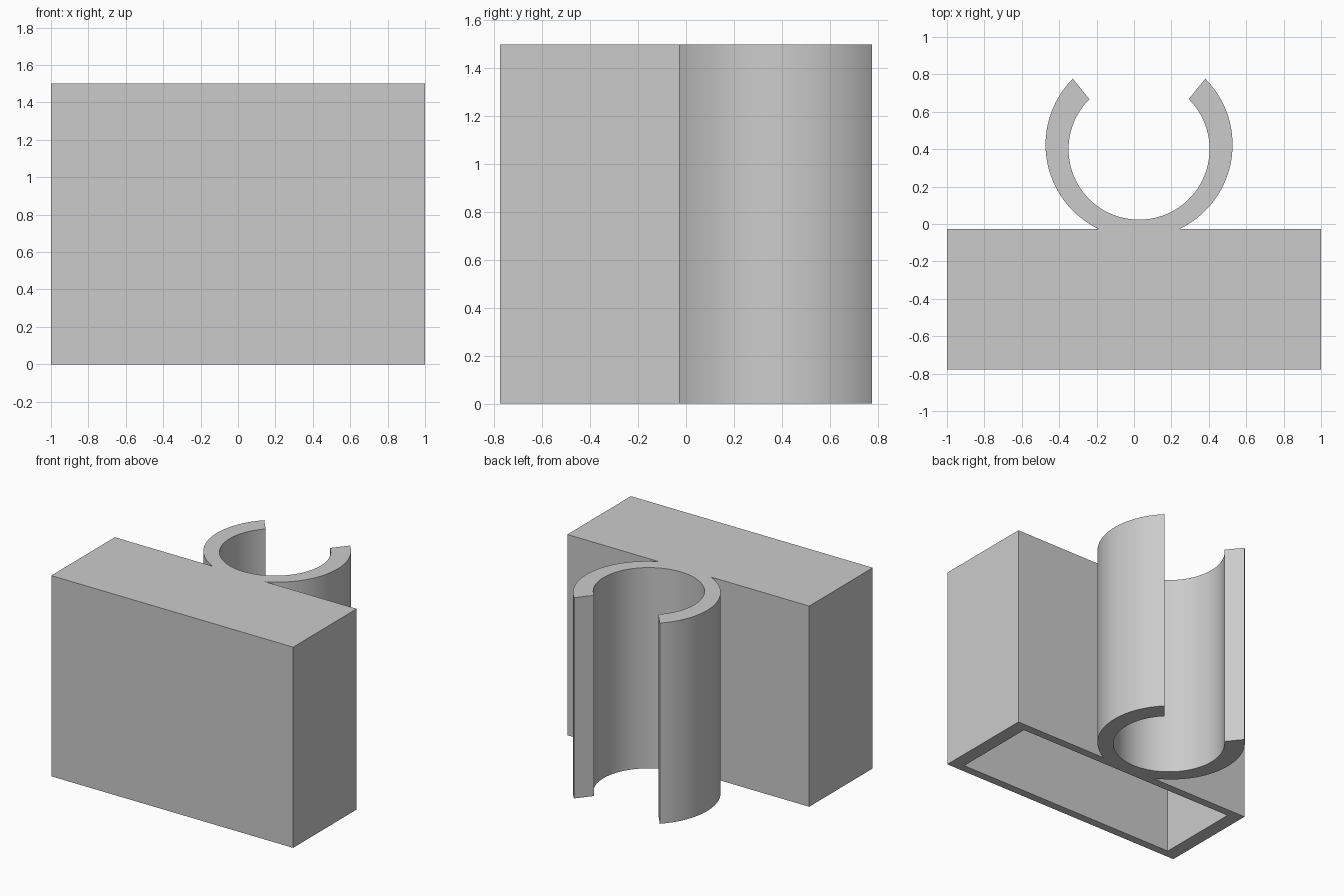
import bpy, bmesh
from math import sin, cos, asin, atan2, pi, radians

cube = bpy.data.objects.get("Cube")
if cube:
    bpy.data.objects.remove(cube, do_unlink=True)

HEIGHT = 1.5
FRONT, BACK = -0.777, -0.027
SIDE_WALL, FACE_WALL, ROOF = 0.1, 0.06, 0.1
CLIP_X = 0.027
OUTER_Y, OUTER_R = 0.424, 0.5
INNER_Y, INNER_R = 0.4, 0.377

grey = bpy.data.materials.new("plain grey")
grey.use_nodes = True
colour = (0.6, 0.6, 0.6, 1)
grey.diffuse_color = colour
grey.node_tree.nodes["Principled BSDF"].inputs["Base Color"].default_value = colour


def arc(cy, r, start, end, steps):
    """Points along an arc around the clip axis."""
    angles = [start + (end - start) * i / steps for i in range(steps + 1)]
    return [(CLIP_X + r * cos(a), cy + r * sin(a)) for a in angles]


def prism(name, outline, bottom, top):
    """Upright solid with the given plan outline."""
    bm = bmesh.new()
    base = bm.faces.new([bm.verts.new((x, y, bottom)) for x, y in outline])
    new = bmesh.ops.extrude_face_region(bm, geom=[base])["geom"]
    verts = [v for v in new if isinstance(v, bmesh.types.BMVert)]
    bmesh.ops.translate(bm, verts=verts, vec=(0, 0, top - bottom))
    bmesh.ops.recalc_face_normals(bm, faces=bm.faces)
    mesh = bpy.data.meshes.new(name)
    bm.to_mesh(mesh)
    bm.free()
    mesh.materials.append(grey)
    obj = bpy.data.objects.new(name, mesh)
    bpy.context.collection.objects.link(obj)
    return obj


# Block and open clip share one plan outline, so they join without a seam
join = asin((BACK - OUTER_Y) / OUTER_R)
outer_tip = atan2(0.353, 0.354)
inner_tip = atan2(0.267, 0.265)
outline = [(-1, FRONT), (1, FRONT), (1, BACK)]
outline += arc(OUTER_Y, OUTER_R, join, outer_tip, 36)
outline += arc(INNER_Y, INNER_R, inner_tip, -pi - inner_tip, 72)
outline += arc(OUTER_Y, OUTER_R, -pi - outer_tip, -pi - join, 36)
outline += [(-1, BACK)]
body = prism("block_with_clip", outline, 0, HEIGHT)

# Cavity open at the bottom of the block
x = 1 - SIDE_WALL
y0, y1 = FRONT + FACE_WALL, BACK - FACE_WALL
cutter = prism("cavity_cutter", [(-x, y0), (x, y0), (x, y1), (-x, y1)],
               -0.1, HEIGHT - ROOF)
cutter.hide_render = True
cut = body.modifiers.new("cavity", "BOOLEAN")
cut.operation = "DIFFERENCE"
cut.solver = "EXACT"
cut.object = cutter

bpy.ops.object.select_all(action="DESELECT")
bpy.context.view_layer.objects.active = body
body.select_set(True)
bpy.ops.object.modifier_apply(modifier=cut.name)
bpy.data.objects.remove(cutter, do_unlink=True)
bpy.ops.object.shade_smooth_by_angle(angle=radians(30))
